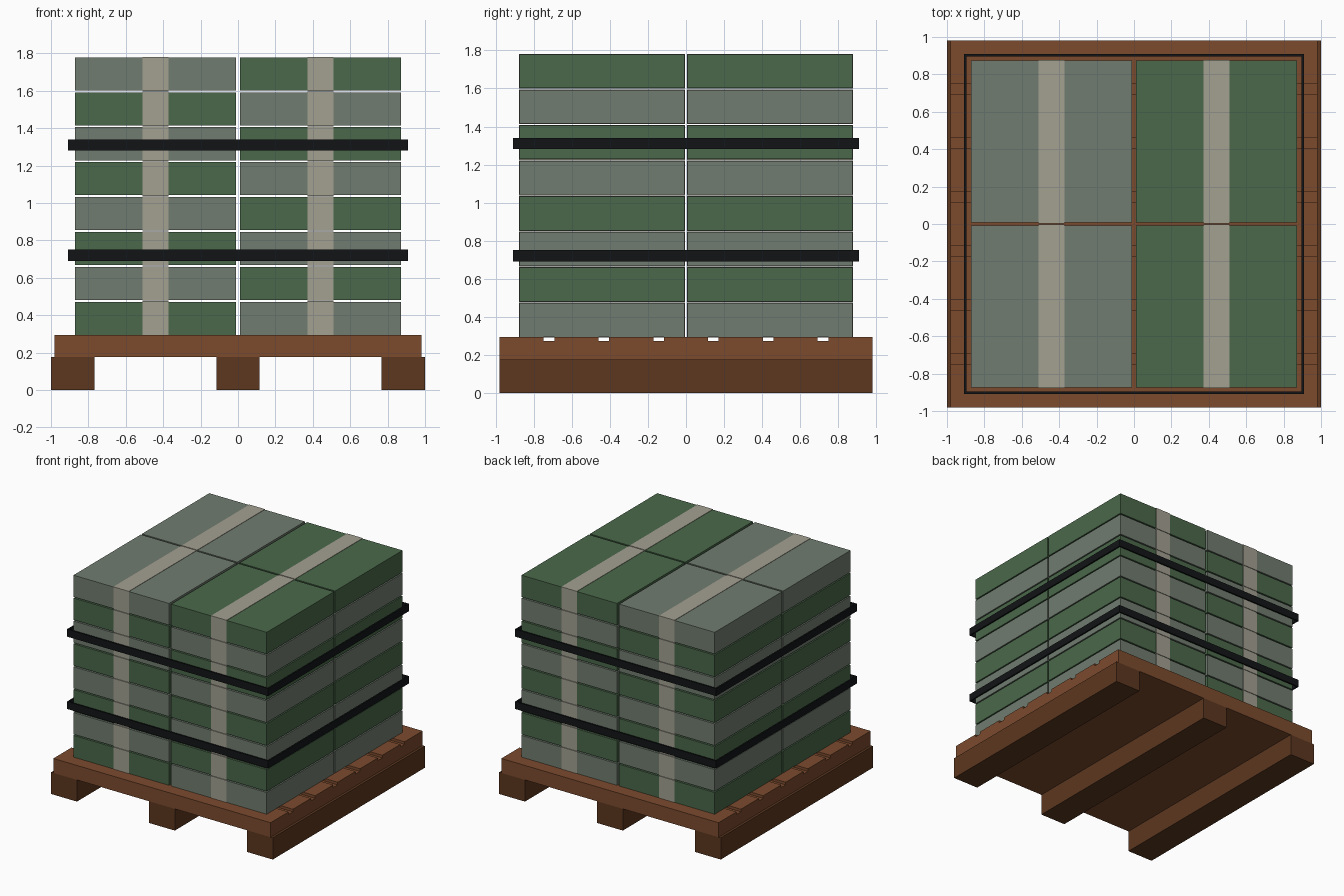
import bpy, bmesh

if "Cube" in bpy.data.objects:
    bpy.data.objects.remove(bpy.data.objects["Cube"])


def material(name, rgb):
    m = bpy.data.materials.new(name)
    m.diffuse_color = (*rgb, 1)
    m.use_nodes = True
    m.node_tree.nodes["Principled BSDF"].inputs["Base Color"].default_value = m.diffuse_color
    return m


DECK = material("deck_wood", (0.2, 0.069, 0.027))
DARK = material("runner_wood", (0.107, 0.038, 0.014))
GREEN = material("green_carton", (0.069, 0.138, 0.069))
GREY = material("grey_carton", (0.165, 0.202, 0.162))
TAPE = material("tape", (0.366, 0.352, 0.283))
STRAP = material("strap", (0.006, 0.007, 0.008))


def finish(name, bm, mat):
    bmesh.ops.recalc_face_normals(bm, faces=bm.faces)
    me = bpy.data.meshes.new(name)
    bm.to_mesh(me)
    bm.free()
    me.materials.append(mat)
    ob = bpy.data.objects.new(name, me)
    bpy.context.collection.objects.link(ob)
    return ob


def box(name, x, y, z, mat):
    """Box from (min, max) pairs."""
    bm = bmesh.new()
    bmesh.ops.create_cube(bm, size=1)
    for v in bm.verts:
        v.co = [(a + b) / 2 + c * (b - a) for c, (a, b) in zip(v.co, (x, y, z))]
    return finish(name, bm, mat)


def extrude(name, points, direction, mat):
    """Flat polygon swept along a direction."""
    bm = bmesh.new()
    face = bm.faces.new([bm.verts.new(p) for p in points])
    new = bmesh.ops.extrude_face_region(bm, geom=[face], use_keep_orig=True)["geom"]
    bmesh.ops.translate(bm, vec=direction,
                        verts=[g for g in new if isinstance(g, bmesh.types.BMVert)])
    return finish(name, bm, mat)


# pallet runners
for side, x0, x1 in (("left", -1, -0.767), ("middle", -0.116, 0.116), ("right", 0.767, 1)):
    box(f"pallet_runner_{side}", (x0, x1), (-0.98, 0.98), (0, 0.177), DARK)

# pallet deck: slab profile with six grooves running across it
bottom, top, groove = 0.177, 0.295, 0.274
profile = [(0.98, bottom), (-0.98, bottom), (-0.98, top)]
for i in range(6):
    yc = (i - 2.5) * 0.288
    profile += [(yc - 0.028, top), (yc - 0.028, groove), (yc + 0.028, groove), (yc + 0.028, top)]
profile.append((0.98, top))
extrude("pallet_deck", [(-0.98, y, z) for y, z in profile], (1.96, 0, 0), DECK)

# cartons: eight layers of 2 x 2, colours alternating, each wrapped by a tape band
W, D, H, PITCH, T = 0.431, 0.434, 0.177, 0.1867, 0.003
for layer in range(8):
    z = top + layer * PITCH
    for col, xc in enumerate((-0.441, 0.441)):
        for row, yc in enumerate((-0.441, 0.441)):
            tag = f"{layer}_{col}_{row}"
            mat = GREEN if (layer + col) % 2 == 0 else GREY
            box(f"carton_{tag}", (xc - W, xc + W), (yc - D, yc + D), (z, z + H), mat)
            box(f"tape_{tag}", (xc - 0.07, xc + 0.07), (yc - D - T, yc + D + T),
                (z - T, z + H + T), TAPE)

# straps: two thin bands around the stack
OUT, INN = 0.908, 0.896
for name, zc in (("lower", 0.721), ("upper", 1.311)):
    bm = bmesh.new()
    ring = []
    for z in (zc - 0.03, zc + 0.03):
        for r in (OUT, INN):
            ring.append([bm.verts.new((sx * r, sy * r, z))
                         for sx, sy in ((-1, -1), (1, -1), (1, 1), (-1, 1))])
    for a, b in ((0, 1), (1, 3), (3, 2), (2, 0)):
        for i in range(4):
            j = (i + 1) % 4
            bm.faces.new((ring[a][i], ring[a][j], ring[b][j], ring[b][i]))
    finish(f"strap_{name}", bm, STRAP)
